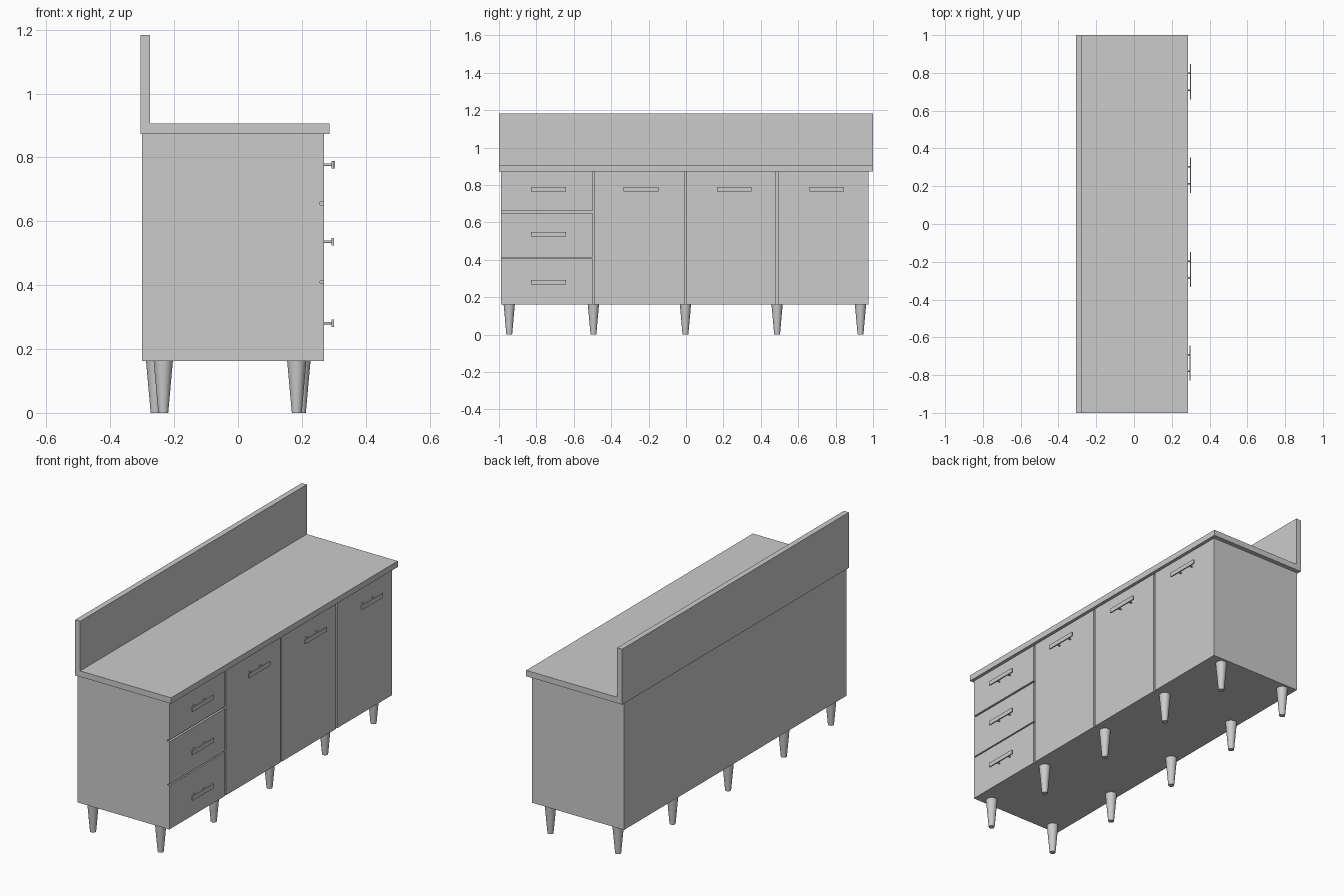
import bpy, bmesh
from mathutils import Matrix, Vector

cube = bpy.data.objects.get("Cube")
if cube:
    bpy.data.objects.remove(cube, do_unlink=True)

grey = bpy.data.materials.new("plain grey")
grey.use_nodes = True
colour = (0.6, 0.6, 0.6, 1)
grey.diffuse_color = colour
grey.node_tree.nodes["Principled BSDF"].inputs["Base Color"].default_value = colour


def finish(name, bm):
    bmesh.ops.recalc_face_normals(bm, faces=bm.faces)
    mesh = bpy.data.meshes.new(name)
    bm.to_mesh(mesh)
    bm.free()
    mesh.materials.append(grey)
    obj = bpy.data.objects.new(name, mesh)
    bpy.context.collection.objects.link(obj)
    return obj


def add_box(bm, lo, hi):
    lo, hi = Vector(lo), Vector(hi)
    matrix = Matrix.Translation((lo + hi) / 2) @ Matrix.Diagonal((*(hi - lo), 1))
    bmesh.ops.create_cube(bm, size=1, matrix=matrix)


def box(name, lo, hi):
    bm = bmesh.new()
    add_box(bm, lo, hi)
    return finish(name, bm)


def activate(obj):
    bpy.ops.object.select_all(action='DESELECT')
    obj.select_set(True)
    bpy.context.view_layer.objects.active = obj


# Levels and planes shared by the parts
BASE, TOP = 0.162, 0.873
FRONT, BACK = 0.269, -0.30
END_R, END_L = -0.99, 0.975
GROOVE = 0.257
SEAMS = (-0.495, -0.004, 0.487)

# Cabinet with grooves between the doors and drawers
cabinet = box("cabinet", (BACK, END_R, BASE), (FRONT, END_L, TOP))
cutters = [box("door_groove_cutter", (GROOVE, y - 0.005, 0), (0.4, y + 0.005, TOP + 0.01))
           for y in SEAMS]
cutters += [box("drawer_groove_cutter", (GROOVE, -1.1, z - h), (0.4, SEAMS[0], z + h))
            for z, h in ((0.656, 0.005), (0.41, 0.0035))]
activate(cabinet)
for cutter in cutters:
    cutter.hide_render = True
    mod = cabinet.modifiers.new("groove", 'BOOLEAN')
    mod.operation = 'DIFFERENCE'
    mod.solver = 'EXACT'
    mod.object = cutter
    bpy.ops.object.modifier_apply(modifier=mod.name)
    bpy.data.objects.remove(cutter, do_unlink=True)

# Worktop and splashback as one extruded L profile
profile = [(-0.306, TOP), (0.287, TOP), (0.287, 0.906),
           (-0.275, 0.906), (-0.275, 1.183), (-0.306, 1.183)]
bm = bmesh.new()
face = bm.faces.new([bm.verts.new((x, -1, z)) for x, z in profile])
result = bmesh.ops.extrude_face_region(bm, geom=[face])
moved = [g for g in result["geom"] if isinstance(g, bmesh.types.BMVert)]
bmesh.ops.translate(bm, verts=moved, vec=(0, 2, 0))
finish("worktop", bm)


# Bar handles on two round stems
def handle(name, y, z, reach):
    bm = bmesh.new()
    add_box(bm, (reach - 0.007, y - 0.093, z - 0.012), (reach, y + 0.093, z + 0.012))
    length = reach - 0.004 - GROOVE
    for side in (-1, 1):
        matrix = (Matrix.Translation((GROOVE + length / 2, y + side * 0.044, z))
                  @ Matrix.Rotation(1.5708, 4, 'Y'))
        bmesh.ops.create_cone(bm, cap_ends=True, segments=16, radius1=0.004,
                              radius2=0.004, depth=length, matrix=matrix)
    activate(finish(name, bm))
    bpy.ops.object.shade_smooth_by_angle()


for i, z in enumerate((0.777, 0.536, 0.281)):
    handle(f"drawer_handle_{i + 1}", -0.735, z, 0.300)
for i, y in enumerate((-0.241, 0.258, 0.753)):
    handle(f"door_handle_{i + 1}", y, 0.777, 0.303)

# Tapered legs, the end pairs set slightly inward
for i, y in enumerate((-0.945, -0.495, -0.003, 0.487, 0.933)):
    at_end = i in (0, 4)
    for row, x in (("front", 0.184 if at_end else 0.197),
                   ("back", -0.234 if at_end else -0.258)):
        bm = bmesh.new()
        bmesh.ops.create_cone(bm, cap_ends=True, segments=32, radius1=0.0155, radius2=0.03,
                              depth=BASE, matrix=Matrix.Translation((x, y, BASE / 2)))
        activate(finish(f"{row}_leg_{i + 1}", bm))
        bpy.ops.object.shade_smooth_by_angle()
